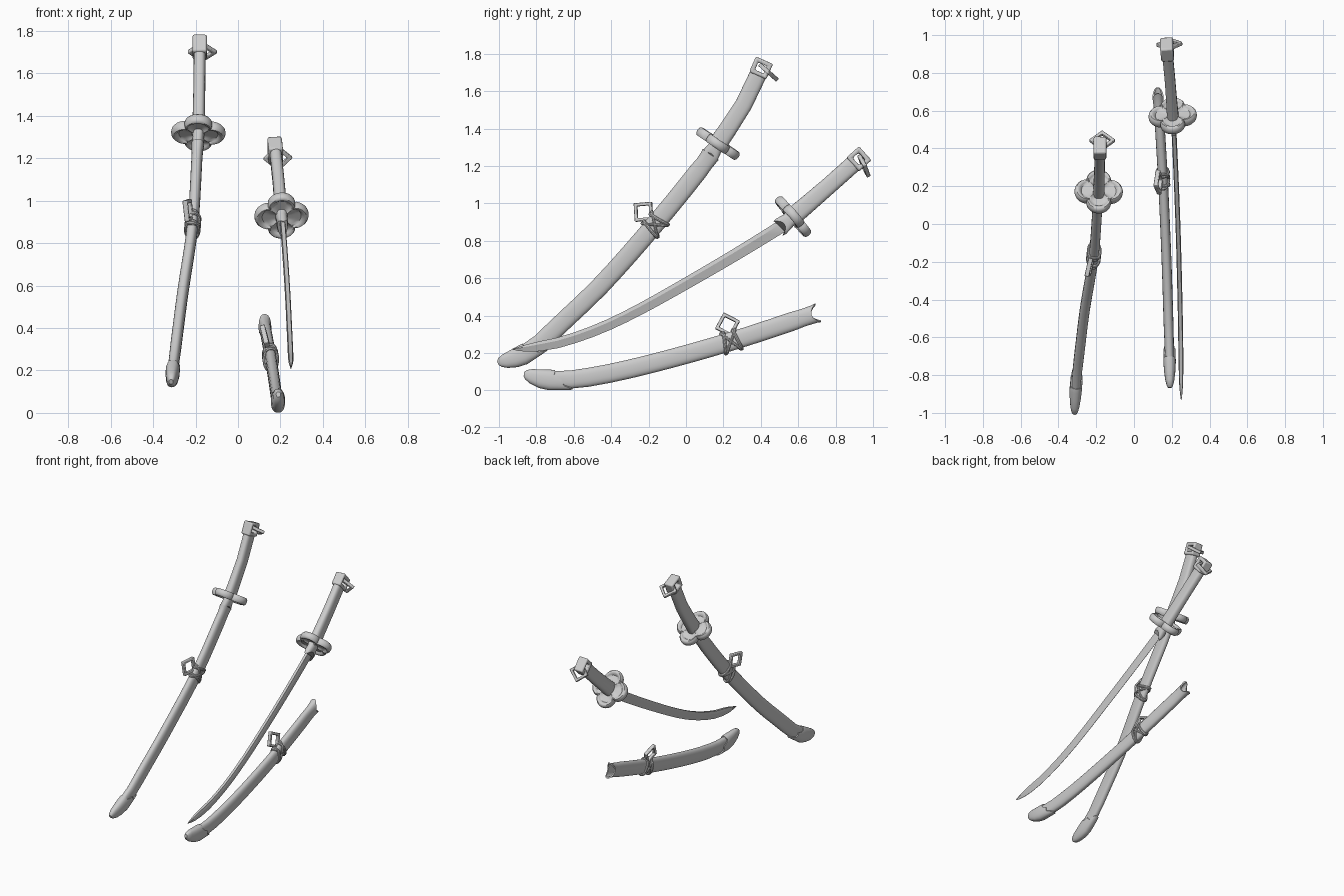
import bpy, bmesh
from math import sin, cos, pi, tau, copysign, radians
from mathutils import Vector
from mathutils.geometry import interpolate_bezier

if "Cube" in bpy.data.objects:
    bpy.data.objects.remove(bpy.data.objects["Cube"])


class Path:
    """Smooth centre line, measured by length from the tip."""
    def __init__(self, pts):
        p = [Vector(q) for q in pts]
        p = [2 * p[0] - p[1]] + p + [2 * p[-1] - p[-2]]
        self.pts = []
        for a, b, c, d in zip(p, p[1:], p[2:], p[3:]):
            k = (c - b).length / 3
            m0, m1 = (c - a).normalized() * k, (d - b).normalized() * k
            self.pts += interpolate_bezier(b, b + m0, c - m1, c, 24)[:-1]
        self.pts.append(p[-2])
        self.s = [0]
        for a, b in zip(self.pts, self.pts[1:]):
            self.s.append(self.s[-1] + (b - a).length)
        self.L = self.s[-1]

    def at_y(self, y):
        return self.s[min(range(len(self.pts)), key=lambda i: abs(self.pts[i].y - y))]

    def pos(self, s):
        i = 0
        while i < len(self.s) - 2 and self.s[i + 1] < s:
            i += 1
        f = (s - self.s[i]) / (self.s[i + 1] - self.s[i])
        return self.pts[i] + (self.pts[i + 1] - self.pts[i]) * f

    def frame(self, s):
        t = (self.pos(s + .03) - self.pos(s - .03)).normalized()
        n = Vector((1, 0, 0))
        n = (n - t * n.dot(t)).normalized()
        return self.pos(s), t, n.cross(t), n      # origin, along, back side, thickness

    def point(self, s, w, n):
        o, t, W, N = self.frame(s)
        return o + W * w + N * n


def skin(name, rings, closed=False, bevel=0, angle=35):
    """Bridge a list of equal rings into one mesh."""
    bm = bmesh.new()
    v = [[bm.verts.new(p) for p in r] for r in rings]
    k = len(v[0])
    for a, b in zip(v, v[1:] + v[:1] if closed else v[1:]):
        for i in range(k):
            j = (i + 1) % k
            bm.faces.new((a[i], a[j], b[j], b[i]))
    if not closed:
        bm.faces.new(v[0])
        bm.faces.new(v[-1])
    bmesh.ops.recalc_face_normals(bm, faces=bm.faces)
    me = bpy.data.meshes.new(name)
    bm.to_mesh(me)
    bm.free()
    ob = bpy.data.objects.new(name, me)
    bpy.context.collection.objects.link(ob)
    if bevel:
        m = ob.modifiers.new("bevel", 'BEVEL')
        m.width, m.segments = bevel, 2
    bpy.context.view_layer.objects.active = ob
    bpy.ops.object.select_all(action='DESELECT')
    ob.select_set(True)
    bpy.ops.object.shade_smooth_by_angle(angle=radians(angle))
    return ob


def loft(name, path, rows, k=24, e=.8):
    """Rows: (length, half width, half thickness, offset, skew function)."""
    rings = []
    for s, hw, hn, off, skew in rows:
        ring = []
        for i in range(k):
            c, d = cos(tau * i / k), sin(tau * i / k)
            w, n = copysign(abs(c) ** e, c), copysign(abs(d) ** e, d)
            ring.append(path.point(s + (skew(w, n) if skew else 0), off + hw * w, hn * n))
        rings.append(ring)
    return skin(name, rings)


def square_frame(name, c, u, v, hu, hv, iu, iv, depth, bevel=.004, diamond=False):
    """Flat four-sided frame with a hole; a diamond has its corners on u and v."""
    corners = [(1, 0), (0, 1), (-1, 0), (0, -1)] if diamond else [(1, 1), (-1, 1), (-1, -1), (1, -1)]
    d = u.cross(v).normalized() * depth
    ring = lambda a, b, h: [c + u * (a * p) + v * (b * q) + d * h for p, q in corners]
    return skin(name, [ring(hu, hv, 1), ring(hu, hv, -1), ring(iu, iv, -1), ring(iu, iv, 1)], True, bevel)


def guard(name, path, s, k=64):
    """Four-lobed guard with a raised rim and sunken petals."""
    prof = [(.12, 0), (.4, 0), (.6, 0), (.72, 0), (.77, .016), (.84, .024), (.92, .024), (.98, .015), (1, 0.004)]
    o, t, W, N = path.frame(s)
    rings = []
    for side, rows in ((1, prof), (-1, prof[::-1])):
        for f, h in rows:
            ring = []
            for i in range(k):
                a = tau * i / k
                lobe = abs(cos(2 * a))
                r = f * (.094 + .038 * lobe ** .8)
                hh = h or .008 + .012 * (1 - lobe) ** 2
                ring.append(o + (W * cos(a) + N * sin(a) * .97) * r + t * hh * side)
            rings.append(ring)
    skin(name, rings, angle=50)


def hilt(tag, path, gy):
    g, L = path.at_y(gy), path.L
    guard(tag + "_guard", path, g)
    # jagged collar below the guard
    jag = lambda w, n: -.03 * abs(w) ** 2 + .012 * abs(n)
    loft(tag + "_collar", path, [(g - .075, .045, .024, 0, jag), (g - .055, .049, .028, 0, jag),
                                 (g - .03, .04, .026, 0, None), (g, .046, .03, 0, None)])
    # grip
    loft(tag + "_grip", path, [(g, .05, .031, 0, None), (g + .1, .048, .029, 0, None),
                               (g + .25, .046, .028, 0, None), (L - .07, .046, .028, 0, None)], e=.7)
    # open pommel and its diamond ring
    o, t, W, N = path.frame(L - .045)
    square_frame(tag + "_pommel", o, t, W, .045, .05, .022, .026, .034, .009)
    d = -W * .95 - t * .3
    square_frame(tag + "_pommel_ring", o + t * .01 + d * .048 + N * .012, N, d.normalized(),
                 .07, .066, .045, .042, .011, .004, True)


def scabbard(tag, path, end, wrap_y, mouth):
    # body, hollow at the open mouth
    rows = [(.12, .045, .024, 0, None), (.25, .048, .025, 0, None)]
    rows += [(end * i / 14, .05, .026, 0, None) for i in range(3, 14)]
    fork = lambda w, n: .04 * abs(w) ** 2 - .012
    f = fork if mouth else None
    rows += [(end - .06, .047, .026, 0, None), (end - .02, .049, .028, 0, f), (end, .053, .03, 0, f)]
    if mouth:
        rows += [(end, .043, .021, 0, f), (end - .12, .038, .017, 0, None)]
    loft(tag + "_scabbard", path, rows)
    # end fitting with a slanted edge
    slant = lambda w, n: -.045 * w + .012 * cos(pi * w * 2)
    loft(tag + "_end_cap", path, [(0, .012, .01, .012, None), (.012, .026, .017, .01, None),
                                  (.04, .039, .024, .006, None), (.09, .05, .03, .001, None),
                                  (.14, .055, .033, 0, None), (.19, .055, .032, 0, slant),
                                  (.2, .054, .031, 0, slant), (.2, .044, .022, 0, slant)])
    # crossing cords
    s = path.at_y(wrap_y)
    for j, (ds, tilt) in enumerate([(0, .04), (0, -.04), (-.035, .01), (.035, -.01)]):
        rings = []
        for i in range(32):
            a = tau * i / 32
            rings.append([path.point(s + ds + tilt * cos(a) + .009 * sin(b),
                                     (.055 + .009 * cos(b)) * cos(a), (.031 + .008 * cos(b)) * sin(a))
                          for b in (tau * q / 8 for q in range(8))])
        skin(f"{tag}_cord_{j + 1}", rings, True)
    # square hanging loop
    o, t, W, N = path.frame(s + .01)
    v = (W - N * .25).normalized()
    square_frame(tag + "_hanging_loop", o + v * .093, t, v, .07, .07, .046, .046, .012, .004, True)


# sheathed sword
a = Path([(-.315, -1, .135), (-.305, -.83, .215), (-.285, -.65, .375), (-.26, -.45, .567), (-.213, -.166, .888),
          (-.193, .095, 1.21), (-.187, .171, 1.32), (-.182, .315, 1.54), (-.18, .42, 1.765)])
hilt("sheathed", a, .171)
scabbard("sheathed", a, a.at_y(.171) - .07, -.166, False)

# drawn sword
b = Path([(.25, -.93, .217), (.248, -.67, .262), (.243, -.38, .37), (.232, .02, .585), (.212, .49, .865),
          (.205, .572, .93), (.19, .77, 1.1), (.172, .957, 1.267)])
hilt("drawn", b, .572)
g = b.at_y(.572)
# blade: flat back, side ridge, sharp edge; edge sweeps up to the tip
rows = [(0, .004, .002, .002), (.03, .009, -.010, .006), (.08, .017, -.022, .010), (.15, .024, -.029, .012)]
rows += [(.15 + (g - .15) * i / 16, .024 + .01 * i / 16, -.031 - .004 * i / 16, .013) for i in range(1, 17)]
skin("drawn_blade", [[b.point(s, hi, -h * .7), b.point(s, hi, h * .7), b.point(s, hi * .7 + lo * .3, h),
                      b.point(s, lo, .001), b.point(s, lo, -.001), b.point(s, hi * .7 + lo * .3, -h)]
                     for s, hi, lo, h in rows], angle=25)

# empty scabbard
c = Path([(.19, -.868, .075), (.188, -.7, .055), (.182, -.5, .074), (.172, -.19, .142), (.153, .24, .262),
          (.126, .69, .41)])
scabbard("empty", c, c.L - .01, .24, True)
